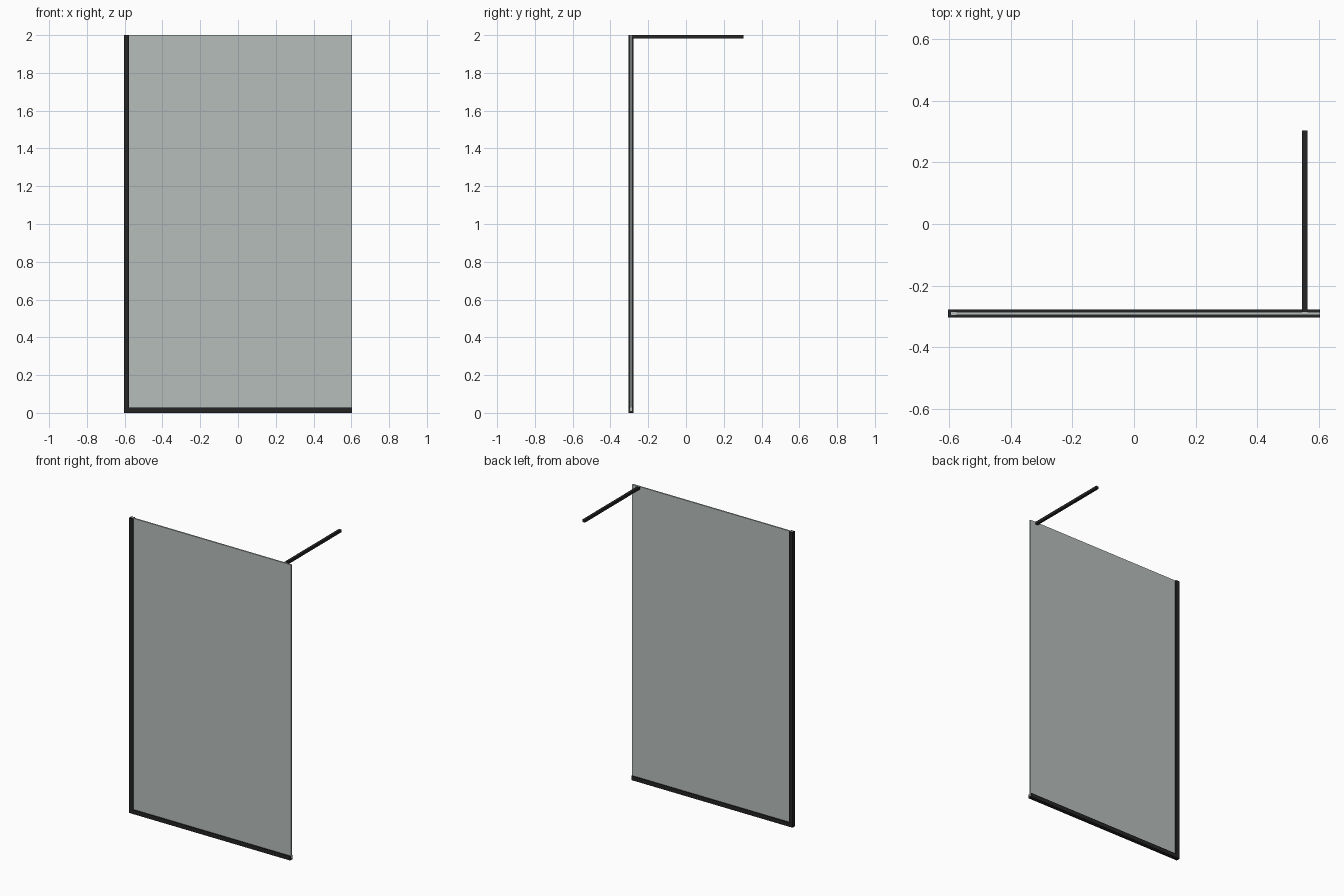
import bpy
import bmesh
from mathutils import Vector

cube = bpy.data.objects.get("Cube")
if cube:
    bpy.data.objects.remove(cube, do_unlink=True)


def material(name, rgb, roughness):
    mat = bpy.data.materials.new(name)
    mat.use_nodes = True
    mat.diffuse_color = (*rgb, 1)
    shader = mat.node_tree.nodes["Principled BSDF"]
    shader.inputs["Base Color"].default_value = (*rgb, 1)
    shader.inputs["Roughness"].default_value = roughness
    return mat


glass = material("grey glass", (0.47, 0.51, 0.50), 0.3)
black = material("matt black metal", (0.018, 0.018, 0.018), 0.5)


def finish(name, bm, mat):
    bmesh.ops.recalc_face_normals(bm, faces=bm.faces)
    mesh = bpy.data.meshes.new(name)
    bm.to_mesh(mesh)
    bm.free()
    mesh.materials.append(mat)
    obj = bpy.data.objects.new(name, mesh)
    bpy.context.collection.objects.link(obj)
    return obj


def box(name, low, high, mat):
    bm = bmesh.new()
    bmesh.ops.create_cube(bm, size=1)
    low, high = Vector(low), Vector(high)
    for v in bm.verts:
        v.co = (low + high) / 2 + v.co * (high - low)
    return finish(name, bm, mat)


HALF_WIDTH, HEIGHT = 0.604, 2.0
PANE_Y = -0.291         # centre plane of the pane
PANE_HALF = 0.005       # half the glass thickness
CHANNEL_HALF = 0.013    # half the channel width
CHANNEL_DEPTH = 0.028
FLOOR = 0.01            # thickness of the channel base


def channel(name, start, length, open_dir, run_dir):
    """U-shaped channel that grips one edge of the pane."""
    w, s, d = CHANNEL_HALF, PANE_HALF, CHANNEL_DEPTH
    profile = [(-w, 0), (w, 0), (w, d), (s, d),
               (s, FLOOR), (-s, FLOOR), (-s, d), (-w, d)]
    bm = bmesh.new()
    verts = [bm.verts.new(Vector(start) + Vector((0, a, 0)) + Vector(open_dir) * b)
             for a, b in profile]
    face = bm.faces.new(verts)
    ext = bmesh.ops.extrude_face_region(bm, geom=[face], use_keep_orig=True)
    moved = [g for g in ext["geom"] if isinstance(g, bmesh.types.BMVert)]
    bmesh.ops.translate(bm, verts=moved, vec=Vector(run_dir) * length)
    return finish(name, bm, black)


# Glass pane seated in both channels
box("glass_pane",
    (-HALF_WIDTH + FLOOR, PANE_Y - PANE_HALF, FLOOR),
    (HALF_WIDTH, PANE_Y + PANE_HALF, HEIGHT), glass)

# Wall channel up the right edge and floor channel along the bottom
channel("wall_channel", (-HALF_WIDTH, PANE_Y, 0), HEIGHT, (1, 0, 0), (0, 0, 1))
channel("floor_channel", (-HALF_WIDTH + CHANNEL_DEPTH, PANE_Y, 0),
        2 * HALF_WIDTH - CHANNEL_DEPTH, (0, 0, 1), (1, 0, 0))

# Support bar from the free top corner back to the wall
box("support_bar", (0.545, PANE_Y + PANE_HALF, HEIGHT - 0.018),
    (0.563, 0.304, HEIGHT), black)
